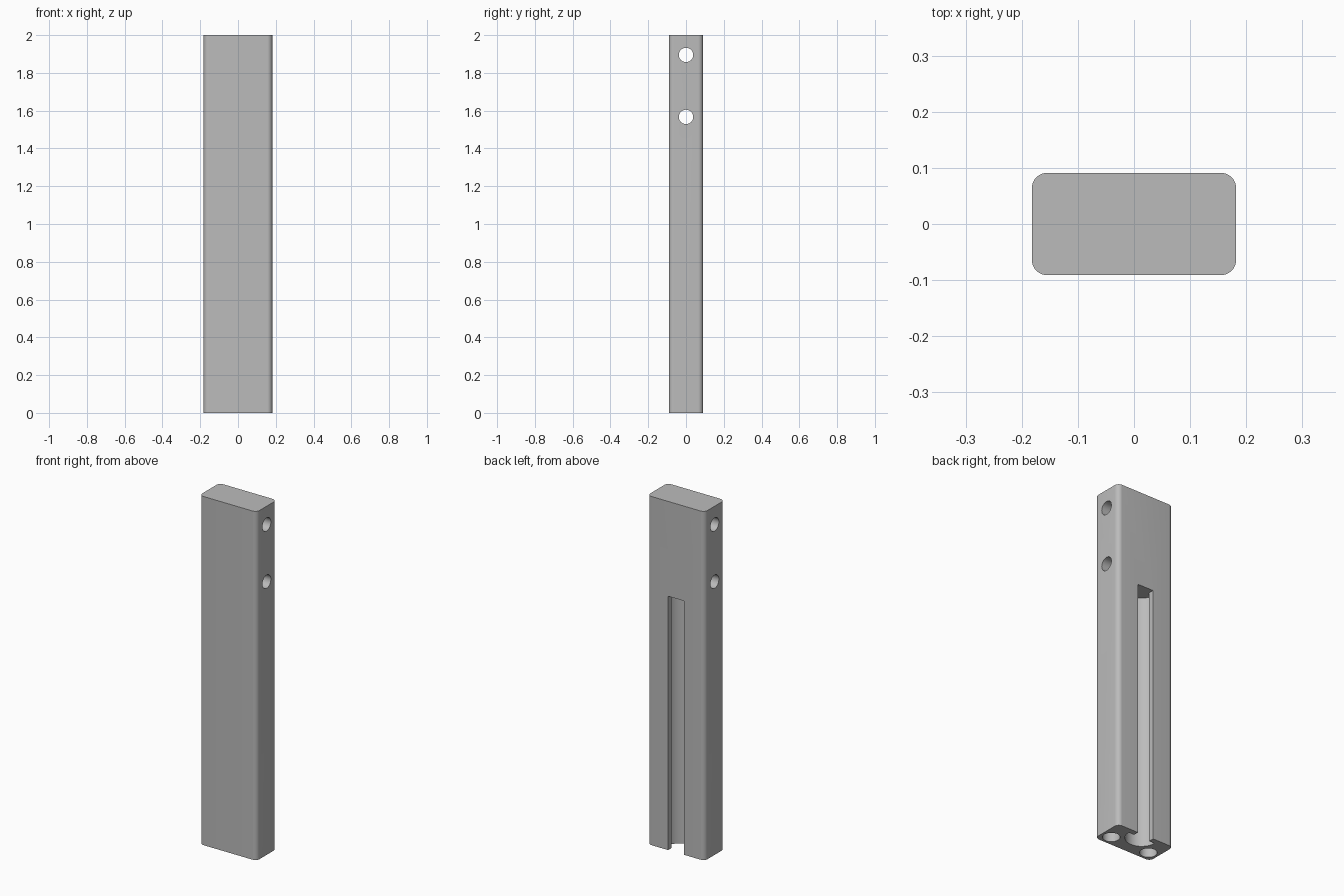
import bpy
import bmesh
import math
from mathutils import Matrix

WIDTH, DEPTH, HEIGHT = 0.364, 0.182, 2.0
CORNER = 0.027

if "Cube" in bpy.data.objects:
    bpy.data.objects.remove(bpy.data.objects["Cube"], do_unlink=True)

grey = bpy.data.materials.new("plain_grey")
grey.use_nodes = True
grey.diffuse_color = (0.5, 0.5, 0.5, 1)
grey.node_tree.nodes["Principled BSDF"].inputs["Base Color"].default_value = (0.5, 0.5, 0.5, 1)


def arc(cx, cy, radius, start, end, steps):
    """Points along an arc, angles in degrees."""
    angles = [math.radians(start + (end - start) * i / steps) for i in range(steps + 1)]
    return [(cx + radius * math.cos(a), cy + radius * math.sin(a)) for a in angles]


def add_object(name, bm):
    bmesh.ops.recalc_face_normals(bm, faces=bm.faces)
    mesh = bpy.data.meshes.new(name)
    bm.to_mesh(mesh)
    bm.free()
    mesh.materials.append(grey)
    obj = bpy.data.objects.new(name, mesh)
    bpy.context.collection.objects.link(obj)
    return obj


def prism(name, outline, bottom, top):
    """Extrude a flat outline upward."""
    bm = bmesh.new()
    face = bm.faces.new([bm.verts.new((x, y, bottom)) for x, y in outline])
    result = bmesh.ops.extrude_face_region(bm, geom=[face])
    verts = [g for g in result["geom"] if isinstance(g, bmesh.types.BMVert)]
    bmesh.ops.translate(bm, verts=verts, vec=(0, 0, top - bottom))
    return add_object(name, bm)


def cylinder(name, radius, length, matrix):
    bm = bmesh.new()
    bmesh.ops.create_cone(bm, cap_ends=True, segments=48, radius1=radius,
                          radius2=radius, depth=length, matrix=matrix)
    return add_object(name, bm)


# Upright block with rounded vertical edges
outline = []
for i, (sx, sy) in enumerate([(1, 1), (-1, 1), (-1, -1), (1, -1)]):
    outline += arc(sx * (WIDTH / 2 - CORNER), sy * (DEPTH / 2 - CORNER),
                   CORNER, i * 90, i * 90 + 90, 10)
block = prism("upright_block", outline, 0, HEIGHT)

# Rear slot: narrow neck opening into a half-round channel
SLOT_TOP, LIP, NECK = 1.456, 0.06, 0.05
channel = arc(0, LIP, 0.085, 180, 360, 32)
neck = [(NECK, LIP), (NECK, 0.15), (-NECK, 0.15), (-NECK, LIP)]
cutters = [prism("rear_slot_cutter", channel + neck, -0.1, SLOT_TOP)]

# Cross holes through the upper sides
for z in (1.567, 1.895):
    turn = Matrix.Translation((0, 0, z)) @ Matrix.Rotation(math.pi / 2, 4, "Y")
    cutters.append(cylinder("cross_hole_cutter", 0.038, 0.6, turn))

# Blind holes in the underside
for side in (-1, 1):
    place = Matrix.Translation((side * 0.123, -0.033, 0.1))
    cutters.append(cylinder("bottom_hole_cutter", 0.045, 0.4, place))

for cutter in cutters:
    cutter.hide_render = True
    cut = block.modifiers.new(cutter.name, "BOOLEAN")
    cut.operation = "DIFFERENCE"
    cut.solver = "EXACT"
    cut.object = cutter

# Bake the cuts and remove the cutters
bpy.context.view_layer.update()
baked = bpy.data.meshes.new_from_object(block.evaluated_get(bpy.context.evaluated_depsgraph_get()))
block.modifiers.clear()
block.data = baked
for cutter in cutters:
    bpy.data.objects.remove(cutter, do_unlink=True)

bpy.ops.object.select_all(action="DESELECT")
block.select_set(True)
bpy.context.view_layer.objects.active = block
bpy.ops.object.shade_smooth_by_angle(angle=math.radians(30))
